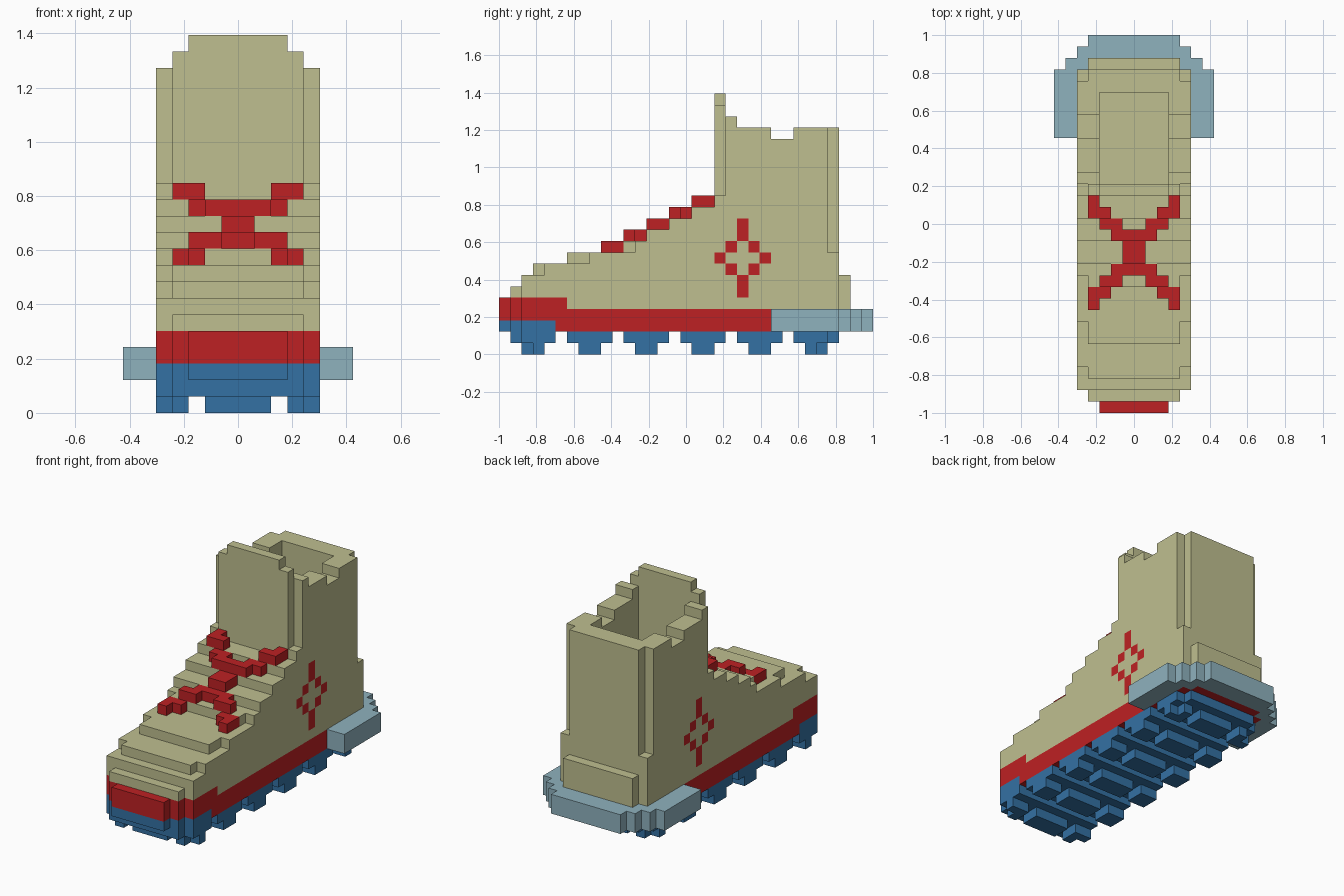
import bpy, bmesh
from mathutils import Vector

cube = bpy.data.objects.get("Cube")
if cube:
    bpy.data.objects.remove(cube, do_unlink=True)

U = 2 / 33          # size of one block
cells = {}          # (i, j, k) -> part name; later parts replace earlier ones


def material(name, rgb):
    m = bpy.data.materials.new(name)
    m.use_nodes = True
    m.diffuse_color = (*rgb, 1)
    m.node_tree.nodes["Principled BSDF"].inputs["Base Color"].default_value = (*rgb, 1)
    return m


TAN = material("tan", (0.521, 0.521, 0.279))
RED = material("red", (0.515, 0.015, 0.017))
BLUE = material("blue", (0.034, 0.165, 0.371))
PALE = material("pale_blue", (0.275, 0.445, 0.515))


def fill(part, j0, j1, k0, k1, outer, inner=0):
    """Fill both mirrored halves of a block run; part None carves it away."""
    for i in range(inner, outer):
        for j in range(j0, j1):
            for k in range(k0, k1):
                for x in (i, -i - 1):
                    if part:
                        cells[x, j, k] = part
                    else:
                        cells.pop((x, j, k), None)


def rounded_toe(part, k0, k1, end):
    fill(part, 0, 1, k0, k1, 3)
    fill(part, 1, 2, k0, k1, 4)
    fill(part, 2, end, k0, k1, 5)


# Heel plate, stepped round the back
for end, half in ((30, 7), (31, 6), (32, 5), (33, 4)):
    fill("heel_plate", 24, end, 2, 4, half)

# Upper: heel counter and stepped toe and tongue
for j0, j1, k0, k1, half in (
        (1, 2, 5, 6, 4), (2, 30, 4, 7, 5), (30, 31, 4, 7, 4),
        (3, 4, 7, 8, 4), (4, 30, 7, 8, 5),
        (6, 8, 8, 9, 4), (8, 30, 8, 9, 5),
        (11, 12, 9, 10, 4), (12, 29, 9, 10, 5)):
    fill("upper", j0, j1, k0, k1, half)
for n in range(4):
    fill("upper", 13 + 2 * n, 29, 10 + n, 11 + n, 5)

# Shaft with tall front flap and dipped rim
for j0, j1, k0, k1, half in (
        (20, 29, 14, 19, 5), (20, 21, 19, 21, 5), (21, 24, 19, 20, 5),
        (26, 29, 19, 20, 5), (29, 30, 9, 20, 4)):
    fill("upper", j0, j1, k0, k1, half)
fill(None, 20, 28, 5, 24, 3)
fill("upper", 19, 20, 14, 22, 4)
fill("upper", 19, 20, 22, 23, 3)

# Red midsole band and toe bumper
fill("midsole", 5, 30, 2, 4, 5)
fill("midsole", 30, 31, 2, 4, 4)
rounded_toe("midsole", 3, 5, 6)

# Blue toe guard
rounded_toe("toe_guard", 2, 3, 5)

# Treads: wide bars with split ridges below
for n in range(6):
    j = 1 + 5 * n
    fill("treads", j, j + 4, 1, 2, 5)
    fill("treads", j + 1, j + 3, 0, 1, 2)
    fill("treads", j + 1, j + 3, 0, 1, 5, 3)
# Round off the front and back tread corners
fill(None, 1, 2, 1, 2, 5, 4)
fill(None, 2, 3, 0, 1, 5, 4)
fill(None, 29, 30, 1, 2, 5, 4)
fill(None, 28, 29, 0, 1, 5, 4)

# Crossed laces, one block above each tongue step
for j, k, inner, outer in (
        (9, 9, 3, 4), (10, 9, 2, 4), (11, 10, 1, 3), (12, 10, 0, 2),
        (13, 11, 0, 1), (14, 11, 0, 1),
        (15, 12, 0, 2), (16, 12, 1, 3), (17, 13, 2, 4), (18, 13, 3, 4)):
    fill("laces", j, j + 1, k, k + 1, outer, inner)

# Flush side ornament: four dots in a diamond with four arms
for dj, k0, k1 in ((0, 10, 12), (0, 5, 7), (-2, 8, 9), (2, 8, 9),
                   (-1, 9, 10), (1, 9, 10), (-1, 7, 8), (1, 7, 8)):
    fill("side_ornament", 21 + dj, 22 + dj, k0, k1, 5, 4)


def build(part, mat):
    """Make one mesh from the part's exposed block sides."""
    bm = bmesh.new()
    corners = {}

    def corner(p):
        key = tuple(p)
        if key not in corners:
            corners[key] = bm.verts.new((key[0] * U, key[1] * U - 1, key[2] * U))
        return corners[key]

    for c, owner in cells.items():
        if owner != part:
            continue
        for axis in range(3):
            a, b = Vector((0, 0, 0)), Vector((0, 0, 0))
            a[(axis + 1) % 3] = 1
            b[(axis + 2) % 3] = 1
            for side in (0, 1):
                near = list(c)
                near[axis] += 2 * side - 1
                if tuple(near) in cells:
                    continue
                o = Vector(c)
                o[axis] += side
                quad = [o, o + a, o + a + b, o + b]
                if not side:
                    quad.reverse()
                bm.faces.new([corner([round(v) for v in p]) for p in quad])
    mesh = bpy.data.meshes.new(part)
    bm.to_mesh(mesh)
    bm.free()
    mesh.materials.append(mat)
    bpy.context.collection.objects.link(bpy.data.objects.new(part, mesh))


for part, mat in (("upper", TAN), ("midsole", RED), ("toe_guard", BLUE),
                  ("treads", BLUE), ("heel_plate", PALE), ("laces", RED),
                  ("side_ornament", RED)):
    build(part, mat)
